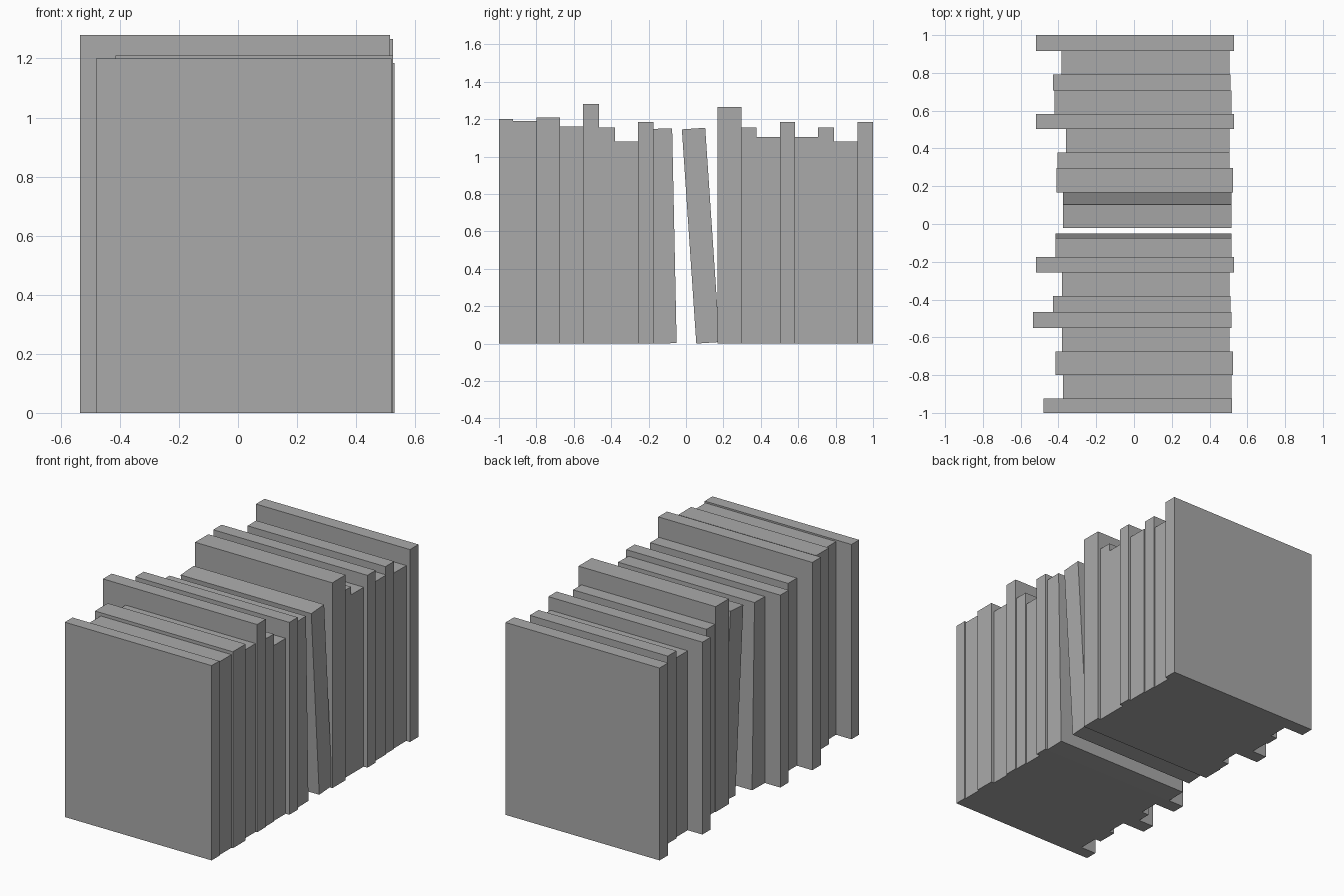
import bpy
import math

if "Cube" in bpy.data.objects:
    bpy.data.objects.remove(bpy.data.objects["Cube"], do_unlink=True)

grey = bpy.data.materials.new("plain_grey")
grey.use_nodes = True
colour = (0.4, 0.4, 0.4, 1)
grey.diffuse_color = colour
grey.node_tree.nodes["Principled BSDF"].inputs["Base Color"].default_value = colour


def book(name, y, thick, height, back, spine, lean=0):
    """A plain block standing on its front lower edge, leaning forward by lean degrees."""
    bpy.ops.mesh.primitive_cube_add(size=1)
    ob = bpy.context.object
    ob.name = ob.data.name = name
    for v in ob.data.vertices:
        v.co.x = spine if v.co.x > 0 else back
        v.co.y = thick if v.co.y > 0 else 0
        v.co.z = height if v.co.z > 0 else 0
    ob.location.y = y
    ob.rotation_euler.x = math.radians(lean)
    ob.data.materials.append(grey)
    return ob


# Front row: rear y edge, height, fore-edge x, spine x
front_row = [
    (-0.925, 1.20, -0.48, 0.52),
    (-0.80, 1.19, -0.375, 0.515),
    (-0.675, 1.21, -0.415, 0.525),
    (-0.55, 1.16, -0.38, 0.505),
    (-0.465, 1.28, -0.535, 0.515),
    (-0.38, 1.155, -0.43, 0.51),
    (-0.257, 1.08, -0.38, 0.505),
    (-0.175, 1.185, -0.52, 0.53),
]
# Back row
back_row = [
    (0.297, 1.265, -0.41, 0.525),
    (0.378, 1.155, -0.405, 0.505),
    (0.502, 1.105, -0.36, 0.505),
    (0.583, 1.185, -0.52, 0.53),
    (0.707, 1.105, -0.42, 0.515),
    (0.792, 1.155, -0.43, 0.51),
    (0.917, 1.08, -0.385, 0.505),
    (1.0, 1.185, -0.52, 0.53),
]

for label, start, row in (("front", -1.0, front_row), ("back", 0.168, back_row)):
    y = start
    for i, (end, height, back, spine) in enumerate(row, 1):
        book(f"{label}_book_{i}", y, end - y, height, back, spine)
        y = end

# Slightly tipped book closing the front row, and the leaning book in the gap
book("tipped_book", -0.175, 0.125, 1.148, -0.415, 0.515, 1.2)
book("leaning_book", 0.055, 0.125, 1.148, -0.375, 0.515, 3.85)
